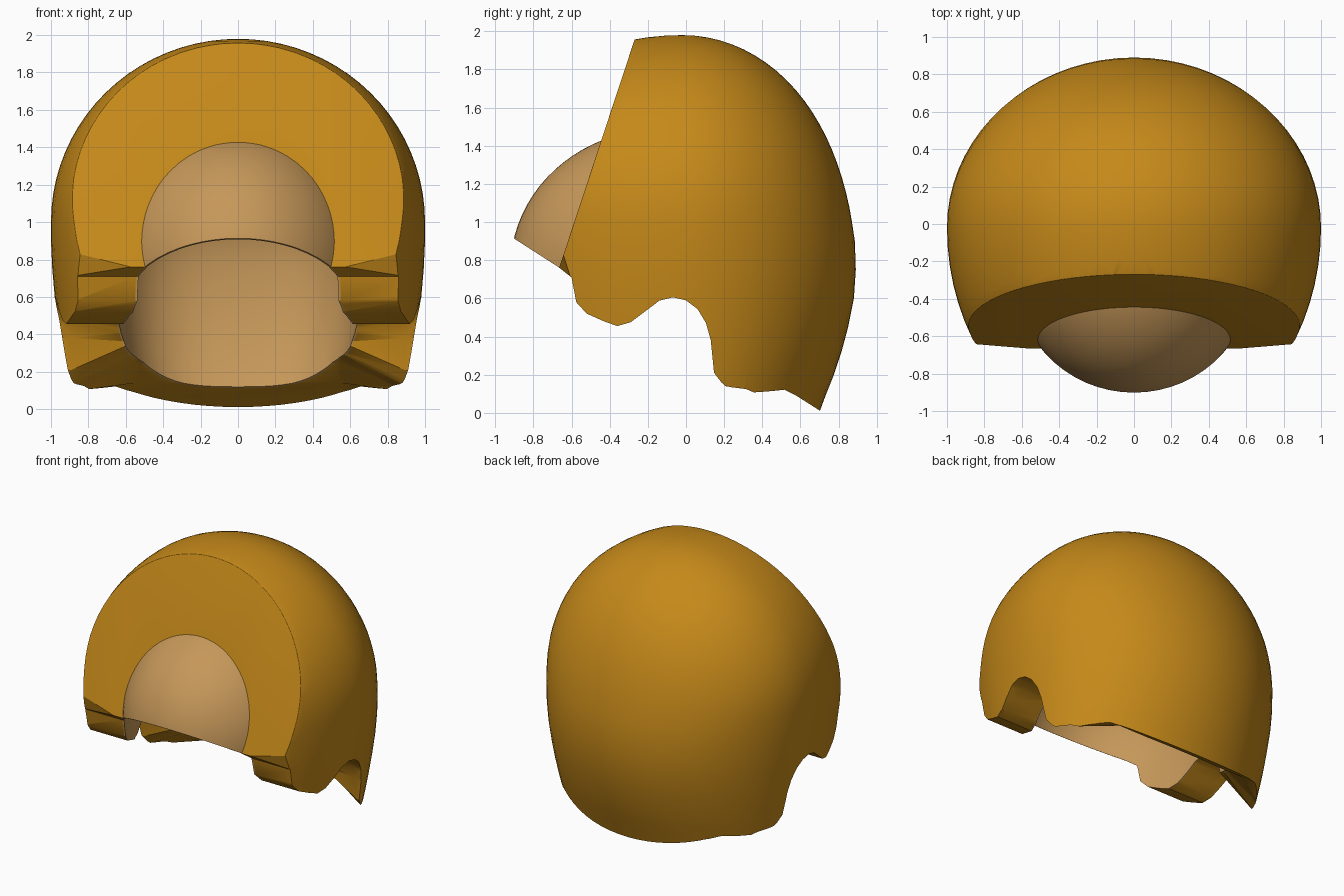
import bpy, bmesh
from math import sin, cos, pi, radians
from mathutils import Vector

if "Cube" in bpy.data.objects:
    bpy.data.objects.remove(bpy.data.objects["Cube"])


def make_object(name, bm):
    bmesh.ops.recalc_face_normals(bm, faces=bm.faces)
    mesh = bpy.data.meshes.new(name)
    bm.to_mesh(mesh)
    bm.free()
    ob = bpy.data.objects.new(name, mesh)
    bpy.context.collection.objects.link(ob)
    return ob


def loft(rings, top=None, bottom=None):
    """Closed surface through equal-length rings, with poles or flat caps."""
    bm = bmesh.new()
    rows = [[bm.verts.new(p) for p in ring] for ring in rings]
    n = len(rows[0])
    for a, b in zip(rows, rows[1:]):
        for i in range(n):
            bm.faces.new((a[i], a[(i + 1) % n], b[(i + 1) % n], b[i]))
    for row, pole in ((rows[0], top), (rows[-1], bottom)):
        if pole is None:
            bm.faces.new(row)
        else:
            v = bm.verts.new(pole)
            for i in range(n):
                bm.faces.new((v, row[i], row[(i + 1) % n]))
    return bm


def plan_ring(z, half_width, front, back, cy, n=72, power=2.0):
    """Egg-shaped horizontal section; power squares off the back half."""
    pts = []
    for i in range(n):
        c, s = cos(2 * pi * i / n), sin(2 * pi * i / n)
        if s > 1e-6:
            x = half_width * (1 if c > 0 else -1) * abs(c) ** (2 / power)
            y = back * s ** (2 / power)
        else:
            x, y = half_width * c, front * s
        pts.append((x, cy + y, z))
    return pts


def cut(ob, tool):
    mod = ob.modifiers.new("cut", 'BOOLEAN')
    mod.operation, mod.solver, mod.object = 'DIFFERENCE', 'EXACT', tool
    bpy.context.view_layer.objects.active = ob
    bpy.ops.object.modifier_apply(modifier=mod.name)


def finish(ob, color, angle):
    mat = bpy.data.materials.new(ob.name + "_color")
    mat.diffuse_color = color
    mat.use_nodes = True
    mat.node_tree.nodes["Principled BSDF"].inputs["Base Color"].default_value = mat.diffuse_color
    ob.data.materials.clear()
    ob.data.materials.append(mat)
    bpy.ops.object.select_all(action='DESELECT')
    ob.select_set(True)
    bpy.context.view_layer.objects.active = ob
    bpy.ops.object.shade_smooth_by_angle(angle=radians(angle))


# Hair volume: round crown, then rows tapering to the nape
rings = []
for i in range(1, 21):
    t = i / 20 * pi / 2
    s = sin(t)
    rings.append(plan_ring(1 + 0.98 * cos(t), s, 1.18 * s,
                           s * (0.84 + 0.05 * (1 - cos(t)) ** 3), -0.02))
for z, w, f, b in [(0.9, 1.0, 1.18, 0.905), (0.75, 0.993, 1.17, 0.91),
                   (0.6, 0.98, 1.15, 0.90), (0.45, 0.963, 1.13, 0.87),
                   (0.32, 0.947, 1.11, 0.835), (0.2, 0.93, 1.09, 0.795),
                   (0.1, 0.915, 1.07, 0.755), (0.0, 0.90, 1.05, 0.718),
                   (-0.15, 0.87, 1.0, 0.66)]:
    rings.append(plan_ring(z, w, f, b, -0.02))
bm = loft(rings, top=(0, -0.02, 1.98))

# Sloping flat front with a softened edge
res = bmesh.ops.bisect_plane(bm, geom=bm.verts[:] + bm.edges[:] + bm.faces[:],
                             plane_co=Vector((0, -0.265, 1.97)),
                             plane_no=Vector((0, -1.21, 0.40)).normalized(),
                             clear_outer=True)
edges = [e for e in res["geom_cut"] if isinstance(e, bmesh.types.BMEdge)]
bmesh.ops.contextual_create(bm, geom=edges)
bmesh.ops.recalc_face_normals(bm, faces=bm.faces)
rim = [e for e in edges if e.is_valid and
       max(v.co.z for v in e.verts) > 0.2]
bmesh.ops.bevel(bm, geom=rim, offset=0.045, segments=4, profile=0.5,
                affect='EDGES', clamp_overlap=True)
hair = make_object("hair", bm)


# Head dome: rounded above, deeper below, squarer at the back
def dome(name, k):
    rings = []
    for i in range(1, 40):
        t = i / 40 * pi
        s, c = sin(t) * k, cos(t) * k
        rings.append(plan_ring(0.76 + (0.73 if c > 0 else 1.15) * c,
                               0.68 * s, 0.8 * s, 0.8 * s, -0.12, 64, 2.8))
    return make_object(name, loft(rings, top=(0, -0.12, 0.76 + 0.73 * k),
                                  bottom=(0, -0.12, 0.76 - 1.15 * k)))


scalp = dome("scalp", 1.0)
inner = dome("inner_cutter", 0.988)

# Lower hairline: sideburn, ear arch and nape, as outer and inner profiles
front = [(-1.3, -0.6), (-1.3, 1.17)]
burn = [(-0.60, 0.71), (-0.575, 0.58), (-0.52, 0.52), (-0.43, 0.48),
        (-0.36, 0.455), (-0.29, 0.475), (-0.21, 0.535), (-0.14, 0.588),
        (-0.07, 0.606), (0.0, 0.59), (0.06, 0.545), (0.105, 0.47)]
outer = front + [(-0.642, 0.85)] + burn + [
    (0.13, 0.38), (0.147, 0.21), (0.205, 0.135), (0.30, 0.095),
    (0.55, 0.08), (0.72, 0.0), (0.95, -0.12), (0.95, -0.6)]
inside = front + [(-0.67, 0.765)] + burn + [
    (0.15, 0.42), (0.20, 0.36), (0.28, 0.30), (0.38, 0.25),
    (0.50, 0.14), (0.72, 0.0), (0.95, -0.12), (0.95, -0.6)]
sections = [(-1.2, outer), (-0.89, outer), (-0.55, inside),
            (0.55, inside), (0.89, outer), (1.2, outer)]
bm = loft([[(x, y, z) for y, z in prof] for x, prof in sections])
bmesh.ops.triangulate(bm, faces=bm.faces)
hairline = make_object("hairline_cutter", bm)

# Hollow out and trim both parts
cut(hair, hairline)
cut(hair, scalp)
cut(scalp, inner)
cut(scalp, hairline)
for tool in (inner, hairline):
    bpy.data.objects.remove(tool)

finish(hair, (0.56, 0.25, 0.01, 1), 32)
finish(scalp, (0.56, 0.31, 0.10, 1), 40)
